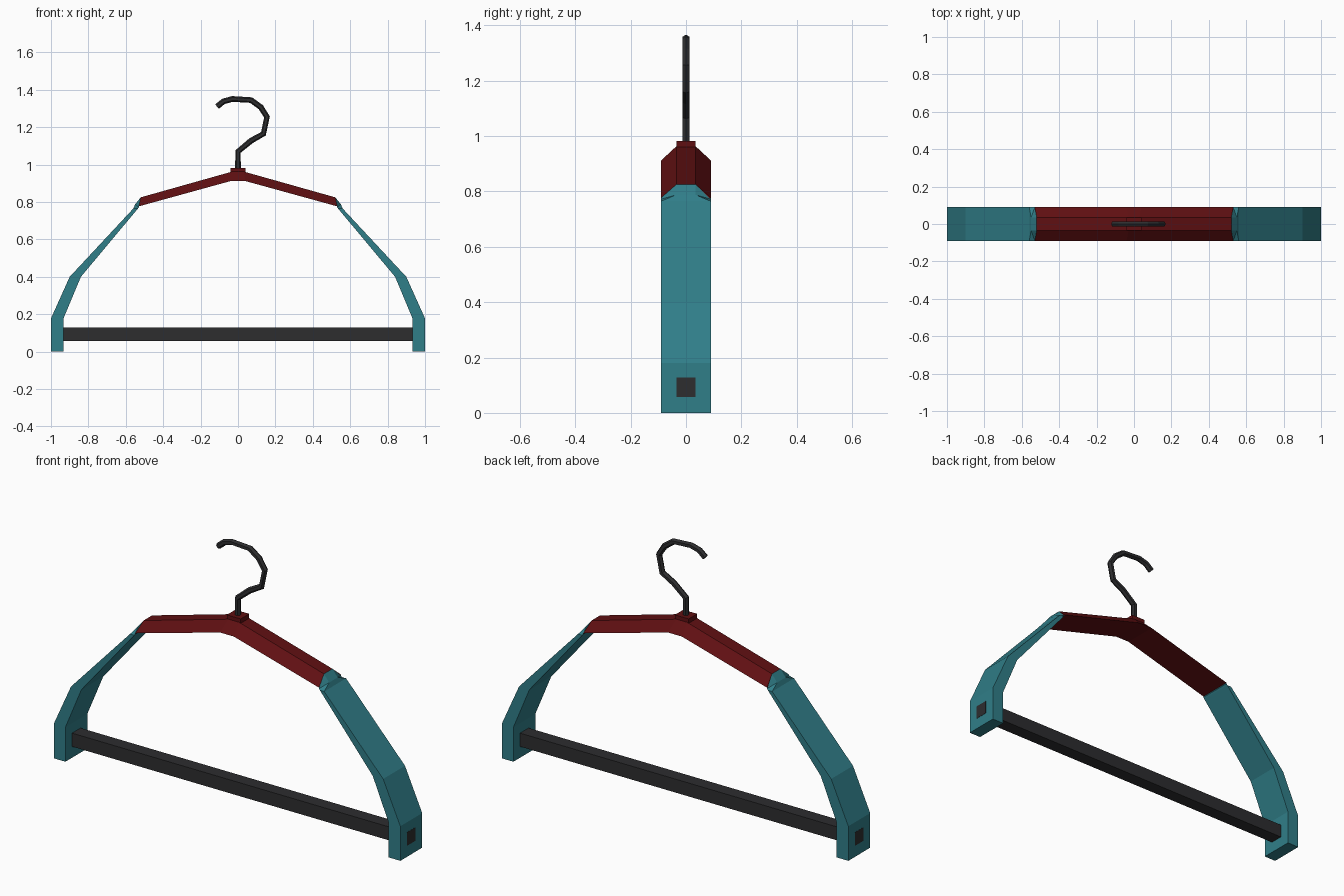
import bpy, bmesh

old = bpy.data.objects.get("Cube")
if old:
    bpy.data.objects.remove(old, do_unlink=True)


def material(name, rgb):
    m = bpy.data.materials.new(name)
    m.use_nodes = True
    m.diffuse_color = (*rgb, 1)
    bsdf = m.node_tree.nodes["Principled BSDF"]
    bsdf.inputs["Base Color"].default_value = (*rgb, 1)
    return m


teal = material("teal", (0.03, 0.21, 0.25))
red = material("dark red", (0.115, 0.005, 0.006))
charcoal = material("charcoal", (0.026, 0.026, 0.028))

WIDE, NARROW = 0.09, 0.035


def loft(name, sections, mat):
    """Skin four-sided sections: (outer x, z, half depth), (inner x, z, half depth)."""
    bm = bmesh.new()
    rings = []
    for (ox, oz, od), (ix, iz, idp) in sections:
        corners = [(ox, -od, oz), (ox, od, oz), (ix, idp, iz), (ix, -idp, iz)]
        rings.append([bm.verts.new(c) for c in corners])
    for a, b in zip(rings, rings[1:]):
        for i in range(4):
            j = (i + 1) % 4
            bm.faces.new((a[i], a[j], b[j], b[i]))
    bm.faces.new(rings[0])
    bm.faces.new(rings[-1])
    bmesh.ops.recalc_face_normals(bm, faces=bm.faces)
    mesh = bpy.data.meshes.new(name)
    bm.to_mesh(mesh)
    bm.free()
    mesh.materials.append(mat)
    obj = bpy.data.objects.new(name, mesh)
    bpy.context.collection.objects.link(obj)
    return obj


def flip(sections):
    return [tuple((-x, z, d) for x, z, d in s) for s in sections]


def box(name, size, location, mat):
    bpy.ops.mesh.primitive_cube_add(size=1, location=location)
    obj = bpy.context.object
    obj.name = name
    obj.scale = size
    bpy.ops.object.transform_apply(location=False, rotation=False, scale=True)
    obj.data.materials.append(mat)


# Shoulder bar: narrow on top, wide underneath
half = [((0.03, 0.963, NARROW), (0.04, 0.912, WIDE)),
        ((0.52, 0.825, NARROW), (0.53, 0.777, WIDE))]
loft("shoulder_bar", flip(half)[::-1] + half, red)

# Arms: joint tapers from the shoulder section into a flat, wide strip
arm = [((0.52, 0.825, NARROW), (0.53, 0.777, WIDE)),
       ((0.55, 0.788, NARROW), (0.53, 0.772, WIDE)),
       ((0.56, 0.765, WIDE), (0.535, 0.765, WIDE)),
       ((0.90, 0.40, WIDE), (0.84, 0.40, WIDE)),
       ((0.999, 0.18, WIDE), (0.932, 0.18, WIDE)),
       ((0.999, 0.0, WIDE), (0.932, 0.0, WIDE))]
loft("left_arm", arm, teal)
loft("right_arm", flip(arm), teal)

# Trouser bar, its ends showing in the arms
box("cross_bar", (2.0, 2 * NARROW, 0.07), (0, 0, 0.093), charcoal)

# Collar under the hook
box("collar", (0.08, 2 * NARROW, 0.04), (0, 0, 0.963), red)

# Hook
path = [(0, 0.96), (0, 1.07), (0.07, 1.128), (0.136, 1.165), (0.155, 1.255),
        (0.122, 1.307), (0.07, 1.345), (-0.03, 1.351), (-0.078, 1.338), (-0.112, 1.31)]
curve = bpy.data.curves.new("hook", "CURVE")
curve.dimensions = "3D"
curve.bevel_depth = 0.0155
curve.bevel_resolution = 1
curve.use_fill_caps = True
spline = curve.splines.new("POLY")
spline.points.add(len(path) - 1)
for p, (x, z) in zip(spline.points, path):
    p.co = (x, 0, z, 1)
spline.use_smooth = False
curve.materials.append(charcoal)
hook = bpy.data.objects.new("hook", curve)
bpy.context.collection.objects.link(hook)
bpy.ops.object.select_all(action="DESELECT")
hook.select_set(True)
bpy.context.view_layer.objects.active = hook
bpy.ops.object.convert(target="MESH")
bpy.ops.object.shade_flat()
